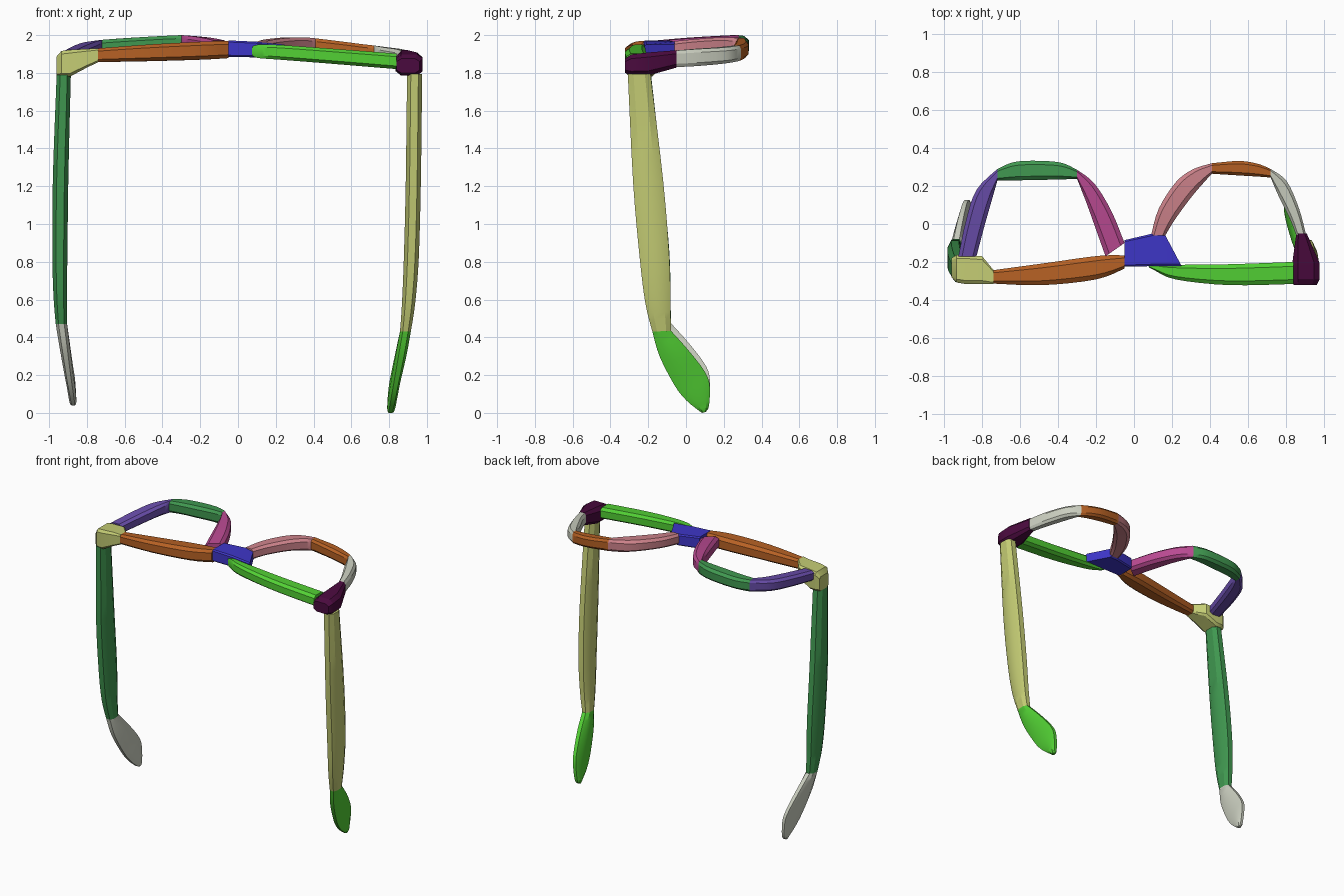
import bpy, bmesh, math

cube = bpy.data.objects.get("Cube")
if cube:
    bpy.data.objects.remove(cube, do_unlink=True)


def material(name, rgb):
    lin = [((c / 255 + 0.055) / 1.055) ** 2.4 for c in rgb] + [1.0]
    m = bpy.data.materials.new(name)
    m.use_nodes = True
    m.diffuse_color = lin
    bsdf = m.node_tree.nodes["Principled BSDF"]
    bsdf.inputs["Base Color"].default_value = lin
    bsdf.inputs["Roughness"].default_value = 0.6
    return m


OLIVE = material("pale olive", (196, 204, 116))
ORANGE = material("burnt orange", (182, 97, 36))
LIME = material("bright green", (82, 208, 52))
PLUM = material("dark plum", (74, 10, 62))
BLUE = material("blue", (62, 54, 200))
GREEN = material("leaf green", (64, 152, 80))
PURPLE = material("purple", (106, 78, 172))
MAGENTA = material("magenta", (186, 74, 146))
PINK = material("dusty pink", (204, 130, 138))
GREY = material("light grey", (203, 207, 192))


def catmull(p, steps):
    """Smooth a list of equal-length tuples."""
    out = []
    for i in range(len(p) - 1):
        a, b, c, d = p[max(i - 1, 0)], p[i], p[i + 1], p[min(i + 2, len(p) - 1)]
        for s in range(steps):
            t = s / steps
            out.append([0.5 * (2 * q + (r - o) * t + (2 * o - 5 * q + 4 * r - u) * t * t
                               + (3 * q - o - 3 * r + u) * t ** 3)
                        for o, q, r, u in zip(a, b, c, d)])
    return out + [list(p[-1])]


def loft(name, mat, sections, axis="z", steps=4, chamfer=(0.2, 0.2)):
    """Each section: edge point A (2D), edge point B (2D), low and high along axis.
    Axis z uses points in xy; axis x uses points in yz."""
    cu, cv = chamfer
    ring = [(cu, 0), (1 - cu, 0), (1, cv), (1, 1 - cv), (1 - cu, 1), (cu, 1), (0, 1 - cv), (0, cv)]
    bm = bmesh.new()
    rings = []
    for ax, ay, bx, by, lo, hi in catmull(sections, steps):
        verts = []
        for u, v in ring:
            p, q, h = ax + (bx - ax) * u, ay + (by - ay) * u, lo + (hi - lo) * v
            verts.append(bm.verts.new((p, q, h) if axis == "z" else (h, p, q)))
        rings.append(verts)
    for r0, r1 in zip(rings, rings[1:]):
        for i in range(8):
            j = (i + 1) % 8
            bm.faces.new((r0[i], r0[j], r1[j], r1[i]))
    bm.faces.new(rings[0])
    bm.faces.new(rings[-1])
    bmesh.ops.recalc_face_normals(bm, faces=bm.faces)
    mesh = bpy.data.meshes.new(name)
    bm.to_mesh(mesh)
    bm.free()
    mesh.materials.append(mat)
    ob = bpy.data.objects.new(name, mesh)
    bpy.context.collection.objects.link(ob)
    bpy.ops.object.select_all(action="DESELECT")
    ob.select_set(True)
    bpy.context.view_layer.objects.active = ob
    bpy.ops.object.shade_smooth_by_angle(angle=math.radians(28))
    return ob


# Bridge
loft("bridge", BLUE, [(-0.05, -0.225, -0.05, -0.085, 1.885, 1.972),
                      (0.10, -0.222, 0.10, -0.05, 1.882, 1.965),
                      (0.25, -0.22, 0.16, -0.05, 1.885, 1.95)], steps=1, chamfer=(0.06, 0.1))

# Front bars of the two lens rims
loft("right_brow", ORANGE, [(-0.05, -0.235, -0.05, -0.165, 1.878, 1.97),
                            (-0.20, -0.292, -0.19, -0.168, 1.87, 1.965),
                            (-0.48, -0.322, -0.46, -0.205, 1.862, 1.95),
                            (-0.74, -0.314, -0.74, -0.243, 1.857, 1.93)])
loft("left_brow", LIME, [(0.075, -0.226, 0.085, -0.215, 1.89, 1.94),
                         (0.11, -0.245, 0.12, -0.215, 1.878, 1.95),
                         (0.22, -0.292, 0.22, -0.215, 1.87, 1.948),
                         (0.50, -0.322, 0.50, -0.212, 1.848, 1.928),
                         (0.84, -0.316, 0.84, -0.20, 1.82, 1.902)])

# Right lens rim
loft("right_rim_outer", PURPLE, [(-0.925, -0.17, -0.83, -0.17, 1.85, 1.925),
                                 (-0.885, 0.02, -0.785, 0.00, 1.865, 1.945),
                                 (-0.83, 0.18, -0.745, 0.14, 1.88, 1.962),
                                 (-0.72, 0.29, -0.72, 0.228, 1.89, 1.975)])
loft("right_rim_back", GREEN, [(-0.72, 0.29, -0.72, 0.228, 1.89, 1.975),
                               (-0.63, 0.327, -0.62, 0.23, 1.897, 1.982),
                               (-0.50, 0.333, -0.50, 0.232, 1.902, 1.99),
                               (-0.38, 0.322, -0.39, 0.235, 1.908, 1.996),
                               (-0.30, 0.285, -0.30, 0.237, 1.91, 2.0)])
loft("right_rim_inner", MAGENTA, [(-0.30, 0.285, -0.30, 0.237, 1.91, 2.0),
                                  (-0.21, 0.215, -0.25, 0.11, 1.905, 1.994),
                                  (-0.12, 0.07, -0.20, -0.03, 1.895, 1.985),
                                  (-0.05, -0.10, -0.15, -0.17, 1.885, 1.972)])

# Left lens rim
loft("left_rim_inner", PINK, [(0.09, -0.06, 0.165, -0.06, 1.89, 1.968),
                              (0.13, 0.08, 0.22, 0.03, 1.90, 1.978),
                              (0.22, 0.22, 0.305, 0.145, 1.905, 1.987),
                              (0.31, 0.288, 0.365, 0.215, 1.902, 1.988),
                              (0.41, 0.32, 0.41, 0.265, 1.898, 1.983)])
loft("left_rim_back", ORANGE, [(0.41, 0.32, 0.41, 0.265, 1.898, 1.983),
                               (0.55, 0.332, 0.55, 0.256, 1.885, 1.966),
                               (0.65, 0.318, 0.65, 0.25, 1.873, 1.953),
                               (0.72, 0.29, 0.72, 0.245, 1.863, 1.945)])
loft("left_rim_outer", GREY, [(0.72, 0.29, 0.72, 0.245, 1.863, 1.945),
                              (0.805, 0.225, 0.765, 0.14, 1.85, 1.935),
                              (0.87, 0.08, 0.82, 0.03, 1.837, 1.927),
                              (0.907, -0.06, 0.855, -0.06, 1.83, 1.918)])

# Hinge blocks at the outer corners
loft("right_hinge", OLIVE, [(-0.74, -0.316, -0.74, -0.243, 1.857, 1.93),
                            (-0.80, -0.316, -0.80, -0.17, 1.828, 1.927),
                            (-0.89, -0.316, -0.89, -0.163, 1.78, 1.922),
                            (-0.935, -0.308, -0.935, -0.163, 1.78, 1.916),
                            (-0.962, -0.28, -0.962, -0.18, 1.78, 1.885)],
     steps=1, chamfer=(0.12, 0.12))
loft("left_hinge", PLUM, [(0.962, -0.322, 0.84, -0.322, 1.80, 1.875),
                          (0.978, -0.29, 0.835, -0.29, 1.786, 1.898),
                          (0.976, -0.20, 0.835, -0.20, 1.786, 1.908),
                          (0.91, -0.05, 0.855, -0.05, 1.828, 1.92)],
     steps=1, chamfer=(0.2, 0.2))

# Temple arms: front edge and back edge in yz, thickness along x
loft("right_temple", GREEN, [(-0.305, 1.79, -0.185, 1.79, -0.96, -0.885),
                             (-0.28, 1.25, -0.125, 1.25, -0.98, -0.898),
                             (-0.245, 0.85, -0.088, 0.85, -0.983, -0.903),
                             (-0.215, 0.62, -0.082, 0.62, -0.977, -0.906),
                             (-0.175, 0.47, -0.08, 0.475, -0.965, -0.905)],
     axis="x", chamfer=(0.25, 0.25))
loft("left_temple", OLIVE, [(-0.308, 1.795, -0.188, 1.795, 0.895, 0.975),
                            (-0.28, 1.22, -0.12, 1.22, 0.888, 0.968),
                            (-0.245, 0.82, -0.088, 0.82, 0.878, 0.957),
                            (-0.215, 0.58, -0.082, 0.58, 0.868, 0.938),
                            (-0.178, 0.43, -0.08, 0.435, 0.858, 0.915)],
     axis="x", chamfer=(0.25, 0.25))

# Curved ear tips
loft("right_ear_tip", GREY, [(-0.175, 0.47, -0.08, 0.475, -0.965, -0.905),
                             (-0.14, 0.34, 0.01, 0.375, -0.945, -0.89),
                             (-0.06, 0.19, 0.095, 0.265, -0.92, -0.873),
                             (0.00, 0.11, 0.125, 0.19, -0.905, -0.862),
                             (0.06, 0.055, 0.122, 0.08, -0.893, -0.856),
                             (0.085, 0.04, 0.105, 0.045, -0.885, -0.86)],
     axis="x", chamfer=(0.25, 0.25))
loft("left_ear_tip", LIME, [(-0.178, 0.43, -0.08, 0.435, 0.858, 0.915),
                            (-0.14, 0.30, 0.01, 0.335, 0.835, 0.893),
                            (-0.06, 0.145, 0.095, 0.225, 0.81, 0.86),
                            (0.00, 0.068, 0.125, 0.15, 0.797, 0.845),
                            (0.06, 0.018, 0.122, 0.04, 0.79, 0.832),
                            (0.085, 0.0, 0.105, 0.005, 0.795, 0.822)],
     axis="x", chamfer=(0.25, 0.25))
